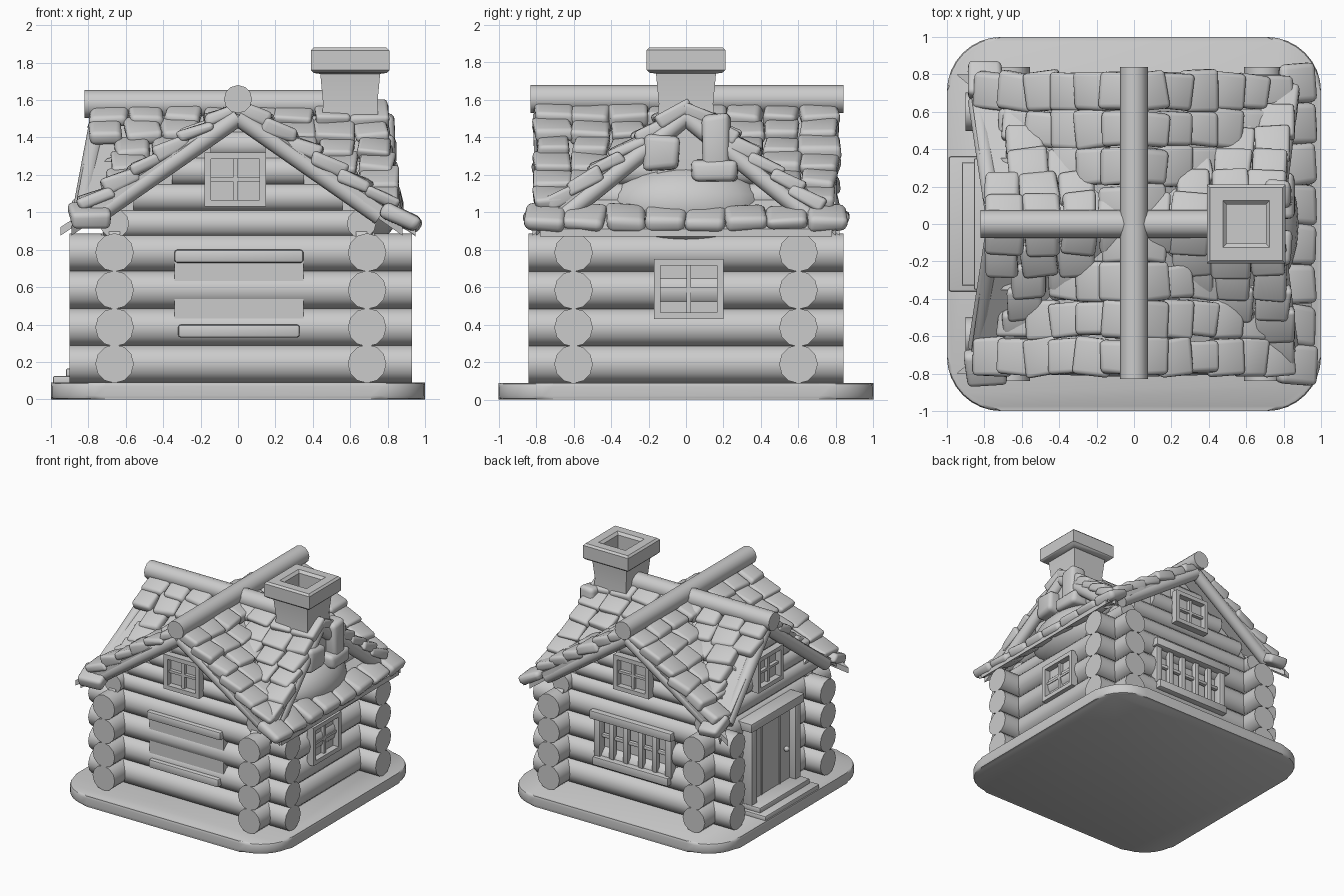
import bpy, bmesh, math, random
from mathutils import Matrix, Vector

if "Cube" in bpy.data.objects:
    bpy.data.objects.remove(bpy.data.objects["Cube"])

random.seed(4)
grey = bpy.data.materials.new("plain_grey")
grey.diffuse_color = (0.6, 0.6, 0.6, 1)
grey.use_nodes = True
grey.node_tree.nodes["Principled BSDF"].inputs["Base Color"].default_value = grey.diffuse_color


def finish(name, bm, M=None, bevel=0, seg=2):
    """Bevel, place, and store a bmesh as a named object."""
    if bevel:
        bmesh.ops.bevel(bm, geom=bm.edges[:], offset=bevel, segments=seg, profile=0.5,
                        affect='EDGES', clamp_overlap=True)
    if M:
        bm.transform(M)
    bmesh.ops.recalc_face_normals(bm, faces=bm.faces[:])
    me = bpy.data.meshes.new(name)
    bm.to_mesh(me)
    bm.free()
    me.shade_smooth()
    me.set_sharp_from_angle(angle=math.radians(42))
    me.materials.append(grey)
    ob = bpy.data.objects.new(name, me)
    bpy.context.collection.objects.link(ob)
    return ob


def box(bm, c, s, rot=None, jit=0):
    m = Matrix.Translation(c) @ (rot or Matrix.Identity(4)) @ Matrix.Diagonal((*s, 1))
    vs = bmesh.ops.create_cube(bm, size=1, matrix=m)["verts"]
    for v in vs:
        v.co += Vector([random.uniform(-jit, jit) for _ in range(3)])


def rod(bm, p, q, r, n=12):
    p, q = Vector(p), Vector(q)
    d = q - p
    m = Matrix.Translation((p + q) / 2) @ d.to_track_quat('Z', 'Y').to_matrix().to_4x4()
    bmesh.ops.create_cone(bm, cap_ends=True, segments=n, radius1=r, radius2=r, depth=d.length, matrix=m)


def prism(bm, pts, offset):
    """Solid between a polygon and its copy moved by offset."""
    a = [bm.verts.new(p) for p in pts]
    b = [bm.verts.new(Vector(p) + Vector(offset)) for p in pts]
    n = len(a)
    bm.faces.new(a)
    bm.faces.new(b[::-1])
    for i in range(n):
        bm.faces.new((a[i], b[i], b[(i + 1) % n], a[(i + 1) % n]))


def turn(deg):
    return Matrix.Rotation(math.radians(deg), 4, 'Z')


def window(name, cx, cz, w, h, y, M):
    bm = bmesh.new()
    f = 0.035
    for s in (-1, 1):
        box(bm, (cx + s * (w - f) / 2, y, cz), (f, 0.06, h))
        box(bm, (cx, y, cz + s * (h - f) / 2), (w, 0.06, f))
    box(bm, (cx, y + 0.01, cz), (0.025, 0.035, h - f))
    box(bm, (cx, y + 0.01, cz), (w - f, 0.035, 0.02))
    finish(name + "_frame", bm, M)
    bm = bmesh.new()
    box(bm, (cx, y + 0.025, cz), (w - f, 0.008, h - f))
    finish(name + "_pane", bm, M)


# Rounded base slab
bm = bmesh.new()
outline = []
for k in range(4):
    for i in range(9):
        a = math.radians(90 * k + i * 90 / 8)
        sx, sy = [(1, 1), (-1, 1), (-1, -1), (1, -1)][k]
        outline.append((sx * 0.71 + 0.29 * math.cos(a), sy * 0.71 + 0.29 * math.sin(a), 0.0))
prism(bm, outline, (0, 0, 0.09))
rim = [e for e in bm.edges if abs(e.verts[0].co.z - e.verts[1].co.z) < 1e-5]
bmesh.ops.bevel(bm, geom=rim, offset=0.02, segments=2, profile=0.5, affect='EDGES')
finish("base", bm)

# Log walls; the third back log is split around the window opening
bm = bmesh.new()
for i, z in enumerate((0.19, 0.385, 0.585, 0.785)):
    for x in (-0.66, 0.69):
        rod(bm, (x, -0.84, z), (x, 0.84, z), 0.103)
    rod(bm, (-0.9, -0.6, z), (0.93, -0.6, z), 0.103)
    if i == 2:
        rod(bm, (-0.9, 0.6, z), (-0.36, 0.6, z), 0.103)
        rod(bm, (0.36, 0.6, z), (0.93, 0.6, z), 0.103)
    else:
        rod(bm, (-0.9, 0.6, z), (0.93, 0.6, z), 0.103)
finish("wall_logs", bm)

# Cross-gabled roof, each gable modelled facing front and turned into place
H, EZ = 1.54, 0.92


def gable(name, deg, top, low, E, wall, bare=False, win=True):
    M = turn(deg)
    roof, tiles, barge, face = (bmesh.new() for _ in range(4))
    ang = math.atan2(H - EZ, E)
    for s in (-1, 1):
        prism(roof, [(0, 0, H), (0, -top, H), (s * E, -low, EZ)], (0, 0, -0.045))
        rod(barge, (0, -top + 0.03, H - 0.03), (s * E * 0.8, -low + 0.05, EZ + 0.06), 0.05, 10)
        rows = 7
        for r in range(rows):
            t = (r + 0.6) / rows
            edge = top + (low - top) * t
            d = edge - 0.09
            if bare and r in (2, 3, 4, 5):
                d -= 0.16
            while d > edge * t - 0.04:
                w = random.uniform(0.17, 0.215)
                box(tiles, (s * t * E, -d, H - t * (H - EZ) + 0.035), (0.2, w, random.uniform(0.065, 0.085)),
                    Matrix.Rotation(s * (ang - 0.2), 4, 'Y') @ turn(random.uniform(-7, 7)), 0.012)
                d -= 0.2
    prism(face, [(-0.74, -wall - 0.03, 0.87), (0.74, -wall - 0.03, 0.87), (0.6, -wall - 0.03, 1.06),
                 (0, -wall - 0.03, 1.48), (-0.6, -wall - 0.03, 1.06)], (0, 0.06, 0))
    for z in (0.94, 1.08, 1.22, 1.36):
        half = min(0.72, (1.44 - z) / 0.68 + 0.03)
        rod(face, (-half, -wall, z), (half, -wall, z), 0.078)
    finish(name + "_roof_slab", roof, M)
    finish(name + "_roof_tiles", tiles, M, 0.033, 3)
    finish(name + "_barge_poles", barge, M)
    finish(name + "_gable_wall", face, M)
    if win:
        window(name + "_gable_window", -0.015 if deg == 0 else 0, 1.175, 0.33, 0.29, -wall - 0.1, M)


gable("front", 0, 0.80, 0.80, 0.95, 0.6)
gable("back", 180, 0.80, 0.80, 0.95, 0.6)
gable("left", -90, 0.77, 0.89, 0.82, 0.66, bare=True)
gable("right", 90, 0.78, 0.88, 0.82, 0.66, win=False)

# Ridge poles
bm = bmesh.new()
rod(bm, (0, -0.83, 1.605), (0, 0.84, 1.605), 0.075)
rod(bm, (-0.82, 0, 1.58), (0.5, 0, 1.58), 0.075)
finish("ridge_poles", bm)

# Low eave on the right side with its tile row and a mound below the chimney
bm = bmesh.new()
prism(bm, [(0.66, -0.78, 1.12), (0.95, -0.78, 0.91), (0.95, 0.78, 0.91), (0.66, 0.78, 1.12)], (0, 0, -0.04))
finish("right_eave_slab", bm)
bm = bmesh.new()
for i in range(8):
    box(bm, (0.87, -0.75 + i * 0.214, 0.97), (0.21, 0.22, 0.085),
        Matrix.Rotation(0.45, 4, 'Y') @ turn(random.uniform(-6, 6)), 0.012)
box(bm, (0.76, -0.13, 1.32), (0.15, 0.18, 0.19), None, 0.015)
box(bm, (0.77, 0.16, 1.38), (0.14, 0.16, 0.29), None, 0.015)
box(bm, (0.78, 0.15, 1.22), (0.15, 0.25, 0.11), None, 0.015)
finish("right_eave_tiles", bm, None, 0.034, 3)
bm = bmesh.new()
bmesh.ops.create_uvsphere(bm, u_segments=24, v_segments=12, radius=1,
                          matrix=Matrix.Translation((0.62, 0, 1.04)) @ Matrix.Diagonal((0.26, 0.42, 0.22, 1)))
finish("chimney_mound", bm)

# Chimney: waisted stack and a hollow cap, as square rings lofted from a profile
bm = bmesh.new()
loops = []
for hw, z in ((0.155, 1.15), (0.155, 1.46), (0.145, 1.58), (0.16, 1.74), (0.195, 1.745), (0.21, 1.76),
              (0.21, 1.865), (0.195, 1.88), (0.125, 1.88), (0.105, 1.86), (0.105, 1.72)):
    loops.append([bm.verts.new((0.6 + sx * hw, sy * hw, z)) for sx, sy in ((-1, -1), (1, -1), (1, 1), (-1, 1))])
for a, b in zip(loops, loops[1:]):
    for i in range(4):
        bm.faces.new((a[i], a[(i + 1) % 4], b[(i + 1) % 4], b[i]))
bm.faces.new(loops[-1])
bm.faces.new(loops[0][::-1])
finish("chimney", bm)

# Side window
window("right_window", 0.015, 0.59, 0.37, 0.32, -0.79, turn(90))

# Front panel with sills
bm = bmesh.new()
box(bm, (0.005, -0.655, 0.57), (0.69, 0.07, 0.36))
finish("front_panel", bm)
bm = bmesh.new()
box(bm, (0.005, -0.69, 0.765), (0.69, 0.09, 0.07))
box(bm, (0.005, -0.69, 0.365), (0.65, 0.09, 0.07))
finish("front_sills", bm, None, 0.015)

# Back barred window
bm = bmesh.new()
box(bm, (0, 0.62, 0.57), (0.74, 0.04, 0.36))
finish("back_window_pane", bm)
bm = bmesh.new()
box(bm, (0, 0.70, 0.765), (0.76, 0.09, 0.07))
box(bm, (0, 0.70, 0.385), (0.70, 0.09, 0.07))
for s in (-1, 1):
    box(bm, (s * 0.33, 0.68, 0.575), (0.06, 0.07, 0.34))
box(bm, (0, 0.675, 0.59), (0.6, 0.035, 0.03))
for x in (-0.2, -0.07, 0.07, 0.2):
    box(bm, (x, 0.685, 0.575), (0.045, 0.045, 0.32))
finish("back_window_frame", bm, None, 0.008)

# Door, frame, knob and steps on the left side
L = turn(-90)
bm = bmesh.new()
box(bm, (0, -0.75, 0.45), (0.52, 0.07, 0.66))
finish("door", bm, L)
bm = bmesh.new()
for s in (-1, 1):
    box(bm, (s * 0.29, -0.78, 0.45), (0.07, 0.12, 0.7))
    box(bm, (s * 0.12, -0.788, 0.45), (0.012, 0.008, 0.6))
box(bm, (0, -0.78, 0.82), (0.7, 0.15, 0.07))
finish("door_frame", bm, L, 0.004)
bm = bmesh.new()
bmesh.ops.create_uvsphere(bm, u_segments=12, v_segments=8, radius=0.022,
                          matrix=Matrix.Translation((0.18, -0.81, 0.44)))
finish("door_knob", bm, L)
bm = bmesh.new()
box(bm, (0, -0.88, 0.10), (0.72, 0.22, 0.05))
box(bm, (0, -0.83, 0.14), (0.66, 0.18, 0.05))
finish("door_steps", bm, L, 0.01)
